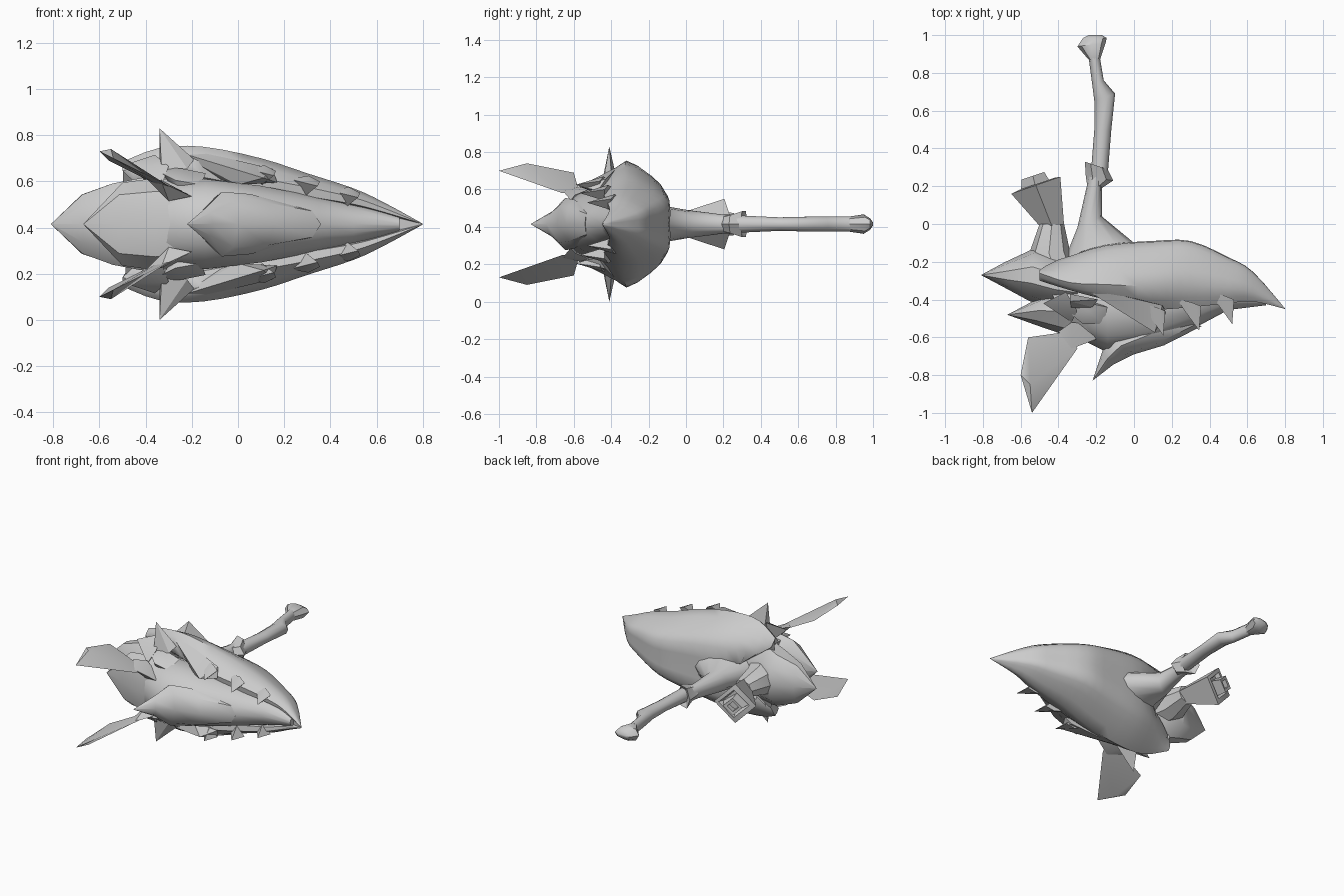
import bpy, bmesh, math
from mathutils import Vector

MID = 0.415  # height of the symmetry plane
grey = bpy.data.materials.new("hull grey")
grey.diffuse_color = (0.6, 0.6, 0.6, 1)


def finish(name, bm, angle):
    bmesh.ops.recalc_face_normals(bm, faces=bm.faces)
    me = bpy.data.meshes.new(name)
    bm.to_mesh(me)
    bm.free()
    ob = bpy.data.objects.new(name, me)
    ob.location.z = MID
    me.materials.append(grey)
    bpy.context.collection.objects.link(ob)
    bpy.ops.object.select_all(action='DESELECT')
    ob.select_set(True)
    bpy.context.view_layer.objects.active = ob
    bpy.ops.object.shade_smooth_by_angle(angle=math.radians(angle))
    return ob


def loft(name, rings, angle=40):
    """Skin closed rings of equal length and cap both ends."""
    bm = bmesh.new()
    vs = [[bm.verts.new(p) for p in r] for r in rings]
    n = len(vs[0])
    for a, b in zip(vs, vs[1:]):
        for i in range(n):
            j = (i + 1) % n
            bm.faces.new((a[i], a[j], b[j], b[i]))
    bm.faces.new(vs[0])
    bm.faces.new(vs[-1])
    bmesh.ops.remove_doubles(bm, verts=bm.verts, dist=0.0005)
    return finish(name, bm, angle)


def ovals(stations, n=10, phase=0.0):
    """Rings from (ax, ay, bx, by, half height)."""
    out = []
    for ax, ay, bx, by, h in stations:
        c = Vector(((ax + bx) / 2, (ay + by) / 2, 0))
        d = Vector((ax, ay, 0)) - c
        out.append([c + d * math.cos(t) + Vector((0, 0, h * math.sin(t)))
                    for t in (phase + 2 * math.pi * i / n for i in range(n))])
    return out


def spline(pts, steps):
    """Catmull-Rom through vectors of any size."""
    pts = [Vector(p) for p in pts]
    ext = [pts[0]] + pts + [pts[-1]]
    out = []
    for a, b, c, d in zip(ext, ext[1:], ext[2:], ext[3:]):
        for k in range(steps):
            t = k / steps
            out.append(0.5 * (2 * b + (c - a) * t + (2 * a - 5 * b + 4 * c - d) * t * t
                              + (3 * b - a - 3 * c + d) * t ** 3))
    return out + [pts[-1]]


def hull_pair(name, pts, angle=25):
    """Convex plate or spike, mirrored above and below the middle plane."""
    for side, label in ((1, "upper"), (-1, "lower")):
        bm = bmesh.new()
        for x, y, h in pts:
            bm.verts.new((x, y, h * side))
        bmesh.ops.convex_hull(bm, input=bm.verts)
        finish(f"{label}_{name}", bm, angle)


# Domed shell: x, back y, widest y, half height, lip y, lip height
profile = [(-0.5, -0.22, -0.26, 0.27, -0.30, 0.23), (-0.34, -0.17, -0.31, 0.33, -0.35, 0.28),
           (-0.15, -0.115, -0.32, 0.335, -0.40, 0.27), (0.1, -0.095, -0.33, 0.285, -0.45, 0.20),
           (0.3, -0.095, -0.32, 0.22, -0.44, 0.16), (0.5, -0.18, -0.34, 0.155, -0.42, 0.115),
           (0.63, -0.255, -0.36, 0.095, -0.41, 0.07), (0.8, -0.448, -0.449, 0.002, -0.45, 0.001)]
rings = []
for x, yb, ym, H, yf, hf in spline(profile, 3):
    outer = spline([(yb, 0), (yb, 0.5 * H), (yb + 0.36 * (ym - yb), 0.78 * H),
                    (ym, H), (yf, hf)], 2)
    half = [tuple(p) for p in outer] + [(yf + 0.03 * H, 0.75 * hf), (ym, 0.6 * hf), (ym, 0)]
    ring = half + [(y, -h) for y, h in half[-2:0:-1]]
    # the rear edge is notched around the tail
    rings.append([(max(x, -0.5 + 0.3 * max(0, 1 - abs(h) / 0.22)) if x < -0.15 else x, y, h)
                  for y, h in ring])
loft("shell", rings, 45)

# Belly with a keel that runs out into the pointed chin
loft("belly", ovals([(-0.45, -0.25, -0.40, -0.55, 0.17), (-0.30, -0.22, -0.28, -0.61, 0.19),
                     (-0.14, -0.22, -0.14, -0.68, 0.2), (0.1, -0.22, 0.1, -0.645, 0.17),
                     (0.35, -0.22, 0.35, -0.535, 0.12), (0.5, -0.25, 0.5, -0.455, 0.09),
                     (0.7, -0.36, 0.7, -0.43, 0.03)], 14))
loft("chin_spike", ovals([(-0.22, -0.83, -0.219, -0.829, 0.001), (-0.17, -0.68, -0.11, -0.745, 0.07),
                          (-0.14, -0.60, 0.0, -0.69, 0.14), (-0.05, -0.55, 0.16, -0.642, 0.13),
                          (0.1, -0.5, 0.36, -0.54, 0.08)], 8), 50)

# Pointed rear cones
loft("rear_cone", ovals([(-0.81, -0.27, -0.809, -0.271, 0.001), (-0.68, -0.2, -0.67, -0.345, 0.135),
                         (-0.53, -0.13, -0.55, -0.41, 0.185), (-0.42, -0.17, -0.42, -0.44, 0.21),
                         (-0.3, -0.2, -0.3, -0.45, 0.2)], 10), 40)
loft("throat_cone", ovals([(-0.67, -0.48, -0.669, -0.481, 0.001), (-0.48, -0.38, -0.52, -0.535, 0.18),
                           (-0.35, -0.34, -0.36, -0.59, 0.2), (-0.15, -0.36, -0.16, -0.63, 0.18)],
                          8), 35)

# Tail: wide root, cuff, slim rod, knob
loft("tail_root", ovals([(-0.40, -0.27, 0.08, -0.16, 0.13), (-0.36, -0.17, 0.0, -0.1, 0.1),
                         (-0.30, -0.02, -0.17, 0.04, 0.075), (-0.25, 0.2, -0.17, 0.21, 0.05),
                         (-0.24, 0.27, -0.16, 0.27, 0.05)], 12), 50)
loft("tail_cuff", ovals([(-0.25, 0.22, -0.17, 0.19, 0.045), (-0.255, 0.25, -0.11, 0.23, 0.055),
                         (-0.26, 0.33, -0.14, 0.29, 0.08), (-0.22, 0.3, -0.16, 0.27, 0.04)], 6), 25)
loft("tail_rod", ovals([(-0.23, 0.25, -0.14, 0.25, 0.05), (-0.21, 0.5, -0.12, 0.5, 0.038),
                        (-0.21, 0.65, -0.1, 0.69, 0.042), (-0.22, 0.73, -0.16, 0.76, 0.042),
                        (-0.24, 0.88, -0.18, 0.88, 0.042)], 10), 50)
loft("tail_knob", ovals([(-0.24, 0.87, -0.18, 0.87, 0.04), (-0.30, 0.94, -0.15, 0.96, 0.052),
                         (-0.27, 0.985, -0.145, 0.985, 0.03), (-0.24, 1.0, -0.17, 1.0, 0.008)], 8), 40)

# Diamond exhaust horn with a stepped, recessed mouth
loft("exhaust_arm", ovals([(-0.54, -0.25, -0.30, -0.25, 0.12), (-0.56, -0.17, -0.34, -0.14, 0.1),
                           (-0.50, 0.0, -0.37, 0.0, 0.06)], 8), 30)
loft("exhaust_horn", ovals([(-0.50, -0.01, -0.37, -0.01, 0.065), (-0.65, 0.16, -0.39, 0.25, 0.135),
                            (-0.61, 0.18, -0.42, 0.245, 0.095), (-0.58, 0.16, -0.43, 0.21, 0.08)],
                           4), 20)
loft("exhaust_core", ovals([(-0.60, 0.14, -0.43, 0.2, 0.065), (-0.595, 0.235, -0.475, 0.275, 0.06),
                            (-0.57, 0.24, -0.5, 0.265, 0.035), (-0.56, 0.2, -0.49, 0.23, 0.035)],
                           4), 20)

# Side wings: folded blades on short roots
hull_pair("wing", [(-0.54, -1.0, 0.285), (-0.60, -0.80, 0.315), (-0.56, -0.60, 0.275),
                   (-0.35, -0.57, 0.17), (-0.30, -0.66, 0.165), (-0.55, -0.85, 0.325)])
hull_pair("wing_root", [(-0.40, -0.57, 0.20), (-0.33, -0.66, 0.18), (-0.20, -0.61, 0.12),
                        (-0.25, -0.53, 0.13), (-0.33, -0.52, 0.19), (-0.3, -0.58, 0.1)])

# Upright fins on rounded knuckles, cheek plates and rear jagged plates
hull_pair("fin", [(-0.34, -0.41, 0.415), (-0.34, -0.37, 0.24), (-0.33, -0.45, 0.22),
                  (-0.19, -0.40, 0.28), (-0.22, -0.44, 0.24)])
hull_pair("knuckle", [(-0.34, -0.40, 0.25), (-0.33, -0.48, 0.22), (-0.27, -0.53, 0.19),
                      (-0.16, -0.53, 0.17), (-0.14, -0.44, 0.22), (-0.24, -0.46, 0.24),
                      (-0.25, -0.40, 0.15), (-0.25, -0.5, 0.12)], 60)
hull_pair("cheek_plate", [(-0.30, -0.32, 0.325), (0.11, -0.575, 0.2), (0.15, -0.43, 0.24),
                          (0.17, -0.47, 0.18), (-0.1, -0.38, 0.2), (-0.15, -0.36, 0.31),
                          (0.0, -0.48, 0.17)])
hull_pair("jagged_plate", [(-0.48, -0.42, 0.26), (-0.36, -0.36, 0.3), (-0.30, -0.46, 0.25),
                           (-0.33, -0.52, 0.17), (-0.36, -0.4, 0.15)])

# Row of teeth under each lip
for i, (x, y, h) in enumerate([(0.155, -0.59, 0.21), (0.345, -0.565, 0.165), (0.52, -0.53, 0.115)]):
    b = y + 0.13
    hull_pair(f"tooth_{i + 1}", [(x, y, h), (x - 0.12, b + 0.04, h + 0.03), (x - 0.08, b - 0.02, h + 0.02),
                                 (x - 0.04, b + 0.02, h + 0.045), (x + 0.01, b, h + 0.02),
                                 (x - 0.05, b, h - 0.04)], 40)
